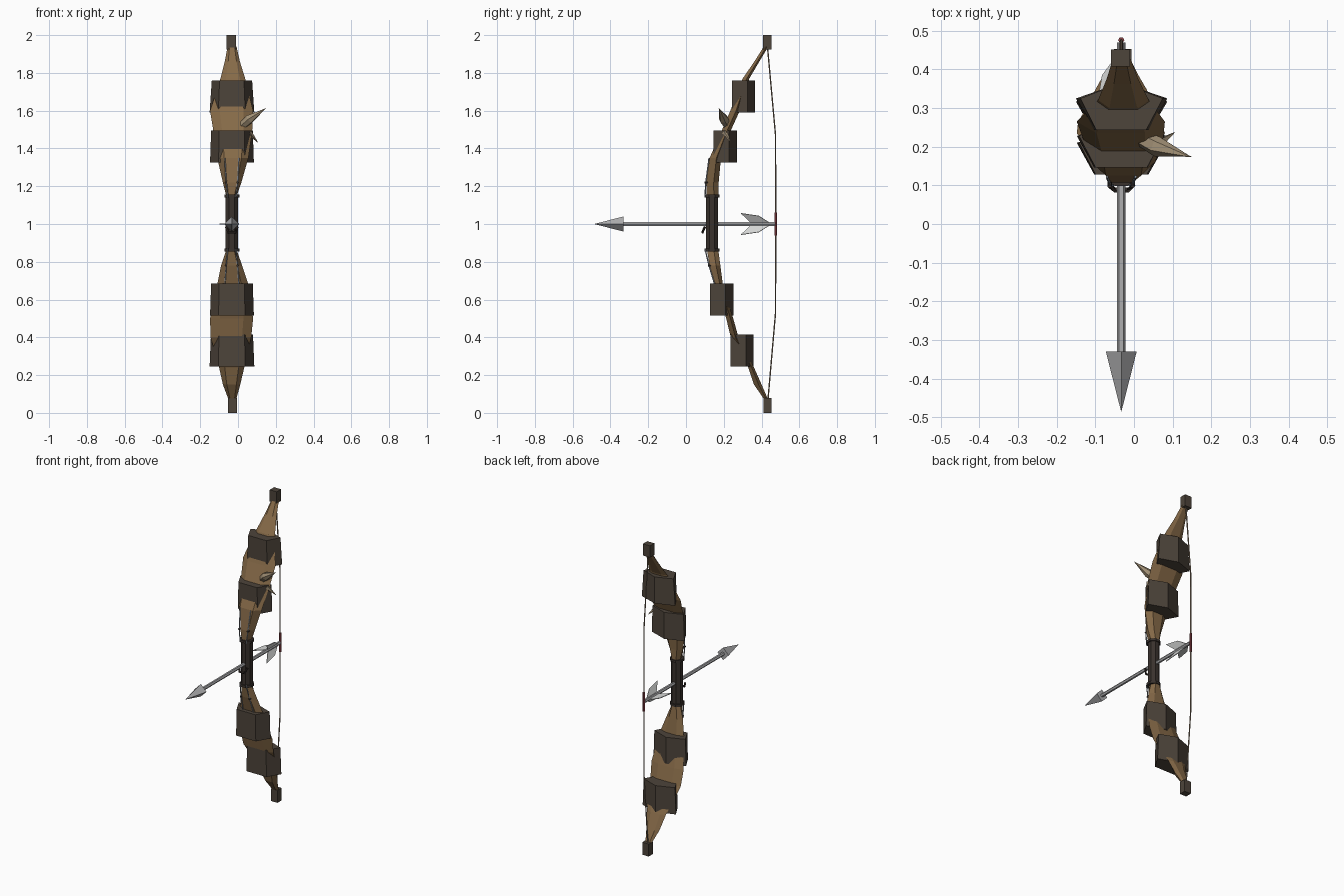
import bpy, bmesh, math
from mathutils import Vector

if "Cube" in bpy.data.objects:
    bpy.data.objects.remove(bpy.data.objects["Cube"])

CX = -0.033  # centre line of the bow


def mat(name, r, g, b):
    m = bpy.data.materials.new(name)
    m.diffuse_color = (r, g, b, 1)
    m.use_nodes = True
    m.node_tree.nodes["Principled BSDF"].inputs["Base Color"].default_value = m.diffuse_color
    return m


WOOD = mat("tan_wood", 0.24, 0.145, 0.065)
BAND = mat("dark_band", 0.075, 0.058, 0.043)
GRIP = mat("grip_leather", 0.042, 0.032, 0.027)
STEEL = mat("steel", 0.42, 0.42, 0.43)
FEATHER = mat("pale_feather", 0.66, 0.67, 0.66)
CORD = mat("bowstring", 0.27, 0.2, 0.14)
RED = mat("red_wrap", 0.26, 0.05, 0.06)
HORN = mat("horn", 0.36, 0.28, 0.18)
WIRE = mat("grey_wire", 0.3, 0.33, 0.37)


def finish(name, bm, m):
    bmesh.ops.recalc_face_normals(bm, faces=bm.faces)
    me = bpy.data.meshes.new(name)
    bm.to_mesh(me)
    bm.free()
    me.materials.append(m)
    ob = bpy.data.objects.new(name, me)
    bpy.context.collection.objects.link(ob)
    return ob


def loft(name, rings, m):
    """Closed skin through rings with equal point counts."""
    bm = bmesh.new()
    vs = [[bm.verts.new(p) for p in r] for r in rings]
    n = len(rings[0])
    for a, b in zip(vs, vs[1:]):
        for i in range(n):
            j = (i + 1) % n
            bm.faces.new((a[i], a[j], b[j], b[i]))
    bm.faces.new(vs[0])
    bm.faces.new(vs[-1])
    return finish(name, bm, m)


def tube(name, pts, radii, m, sides=6, turn=0.0):
    """Round or faceted bar along a path, one radius per point."""
    pts = [Vector(p) for p in pts]
    rings = []
    for i, p in enumerate(pts):
        d = (pts[min(i + 1, len(pts) - 1)] - pts[max(i - 1, 0)]).normalized()
        ref = Vector((1, 0, 0)) if abs(d.x) < 0.8 else Vector((0, 0, 1))
        u = (ref - d * ref.dot(d)).normalized()
        v = d.cross(u)
        ring = []
        for k in range(sides):
            a = 2 * math.pi * k / sides + turn
            ring.append(p + (u * math.cos(a) + v * math.sin(a)) * radii[i])
        rings.append(ring)
    return loft(name, rings, m)


def box(name, x0, x1, y0, y1, z0, z1, m):
    return loft(name, [[(x0, y0, z), (x1, y0, z), (x1, y1, z), (x0, y1, z)]
                       for z in (z0, z1)], m)


# Limbs: broad flat hexagonal sections (z, left, right, front y, back y)
def limb(name, sections):
    rings = []
    for z, l, r, f, b in sections:
        c, w, mid = (l + r) / 2, (r - l) / 2, f + 0.6 * (b - f)
        rings.append([(c - 0.55 * w, f, z), (c + 0.55 * w, f, z), (r, mid, z),
                      (c + 0.5 * w, b, z), (c - 0.5 * w, b, z), (l, mid, z)])
    loft(name, rings, WOOD)


limb("upper_limb", [
    (1.14, -0.06, -0.01, 0.11, 0.172), (1.22, -0.08, 0.018, 0.107, 0.173),
    (1.35, -0.11, 0.055, 0.125, 0.185), (1.49, -0.13, 0.075, 0.187, 0.235),
    (1.6, -0.148, 0.08, 0.235, 0.285), (1.77, -0.093, 0.038, 0.3, 0.335),
    (1.86, -0.07, 0.01, 0.362, 0.388), (1.94, -0.055, -0.008, 0.412, 0.436)])
limb("lower_limb", [
    (0.87, -0.06, -0.01, 0.11, 0.17), (0.78, -0.09, 0.022, 0.125, 0.182),
    (0.68, -0.11, 0.055, 0.155, 0.195), (0.5, -0.148, 0.08, 0.213, 0.25),
    (0.4, -0.145, 0.07, 0.237, 0.278), (0.24, -0.1, 0.033, 0.33, 0.36),
    (0.15, -0.08, 0.012, 0.36, 0.4), (0.07, -0.05, -0.01, 0.415, 0.435)])


# Heavy bands: flat front, slanted sides, ridge at the back
def band(name, z0, z1, y, top, bottom):
    rings = []
    for z, s in ((z0, bottom), (z1, top)):
        rings.append([(CX + px * s, y + py, z) for px, py in
                      ((-0.07, 0), (0.07, 0), (0.117, 0.082),
                       (0.0, 0.123), (-0.115, 0.082))])
    loft(name, rings, BAND)


band("upper_outer_band", 1.59, 1.76, 0.243, 0.92, 1.02)
band("upper_inner_band", 1.325, 1.495, 0.146, 0.95, 1.0)
band("lower_inner_band", 0.515, 0.685, 0.128, 0.95, 1.0)
band("lower_outer_band", 0.245, 0.415, 0.235, 0.96, 1.02)

# Nocks at the limb tips
box("upper_nock", -0.06, -0.01, 0.408, 0.452, 1.925, 2.0, BAND)
box("lower_nock", -0.052, -0.006, 0.41, 0.453, 0.0, 0.08, BAND)

# Grip with end rings and a small arrow rest
tube("grip", [(CX, 0.138, 0.86), (CX, 0.138, 1.15)], [0.035] * 2, GRIP, 8, math.pi / 8)
for n, z in (("upper", 1.14), ("lower", 0.855)):
    tube(n + "_grip_ring", [(CX, 0.138, z), (CX, 0.138, z + 0.015)],
         [0.043] * 2, GRIP, 8, math.pi / 8)
tube("arrow_rest", [(CX - 0.03, 0.1, 0.985), (CX - 0.018, 0.088, 0.955),
                    (CX + 0.018, 0.088, 0.955), (CX + 0.03, 0.1, 0.985)],
     [0.007] * 4, GRIP, 5)

# Arrow: shaft, four-sided head and three feathers
tube("arrow_shaft", [(CX, -0.34, 1.0), (CX, 0.47, 1.0)], [0.011] * 2, STEEL, 6)
tube("arrow_head", [(CX, -0.33, 1.0), (CX, -0.485, 1.0)], [0.04, 0.0005], STEEL, 4)
for i in range(3):
    a = math.pi + i * 2 * math.pi / 3
    d = Vector((math.cos(a), 0, math.sin(a)))
    t = Vector((-math.sin(a), 0, math.cos(a))) * 0.002
    prof = ((0.445, 0.006), (0.385, 0.05), (0.29, 0.066), (0.345, 0.006))
    loft("feather_%d" % (i + 1),
         [[Vector((CX, y, 1.0)) + d * r + t * s for y, r in prof] for s in (-1, 1)],
         FEATHER)

# String and its red wrapping
tube("bowstring", [(CX, 0.432, 1.93), (CX, 0.474, 1.47), (CX, 0.475, 1.0),
                   (CX, 0.474, 0.53), (CX, 0.434, 0.07)], [0.004] * 5, CORD, 6)
tube("string_wrap", [(CX, 0.476, 0.94), (CX, 0.476, 1.06)], [0.008] * 2, RED, 6)

# Horn spikes on the upper limb
tube("large_spike", [(0.015, 0.225, 1.515), (0.06, 0.2, 1.555), (0.148, 0.174, 1.613)],
     [0.022, 0.026, 0.001], HORN, 6)
tube("small_spike", [(0.06, 0.205, 1.485), (0.105, 0.237, 1.432)],
     [0.015, 0.001], HORN, 5)

# Wires and pins lashing the grip to the limbs
for side, path in (("upper", ((1.14, 0.1, 0.022), (1.22, 0.105, 0.03), (1.35, 0.122, 0.037))),
                   ("lower", ((0.87, 0.1, 0.022), (0.78, 0.122, 0.03), (0.68, 0.152, 0.037)))):
    for n, s in (("left", -1), ("right", 1)):
        pts = [(CX + s * w, y, z) for z, y, w in path]
        tube("%s_%s_wire" % (side, n), pts, [0.0035] * 3, WIRE, 5)
        x, y, z = pts[1]
        tube("%s_%s_pin" % (side, n), [(x, y - 0.006, z), (x, y + 0.012, z)],
             [0.006] * 2, GRIP, 6)
